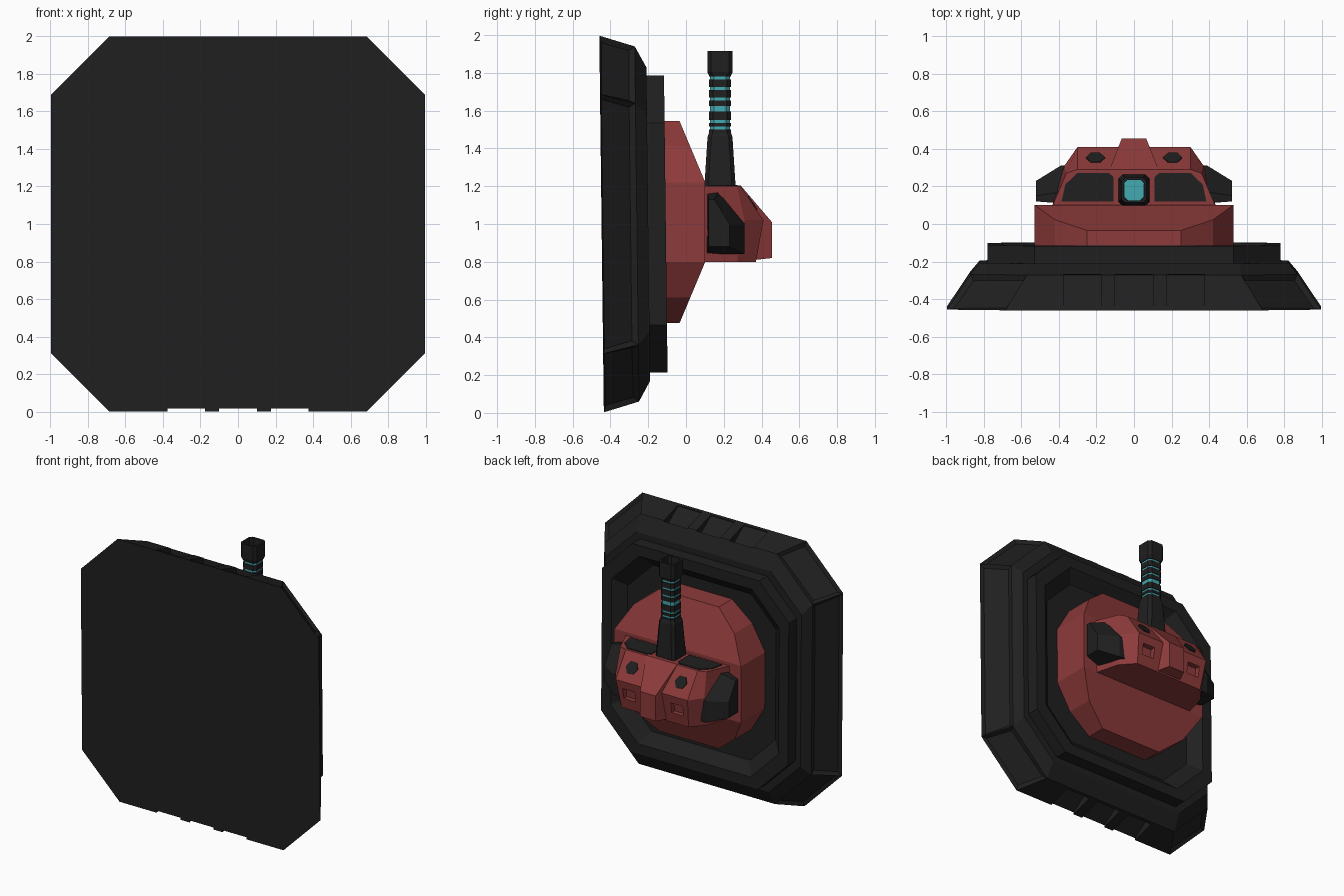
import bpy, bmesh, math
from mathutils import Vector

if "Cube" in bpy.data.objects:
    bpy.data.objects.remove(bpy.data.objects["Cube"])


def material(name, rgb):
    m = bpy.data.materials.new(name)
    m.diffuse_color = (*rgb, 1)
    m.use_nodes = True
    m.node_tree.nodes["Principled BSDF"].inputs["Base Color"].default_value = m.diffuse_color
    return m


BLACK = material("charcoal", (0.014, 0.014, 0.014))
RED = material("dull red", (0.27, 0.043, 0.043))
CYAN = material("cyan", (0.055, 0.40, 0.44))


def finish(name, bm, mat):
    bmesh.ops.recalc_face_normals(bm, faces=bm.faces)
    me = bpy.data.meshes.new(name)
    bm.to_mesh(me)
    bm.free()
    me.materials.append(mat)
    ob = bpy.data.objects.new(name, me)
    bpy.context.collection.objects.link(ob)
    return ob


def skin(rings):
    """Closed bmesh skinned over a list of equal-length point rings."""
    bm = bmesh.new()
    vs = [[bm.verts.new(p) for p in r] for r in rings]
    n = len(vs[0])
    bands = []
    for a, b in zip(vs, vs[1:]):
        bands.append([bm.faces.new((a[i], a[(i + 1) % n], b[(i + 1) % n], b[i])) for i in range(n)])
    bm.faces.new(vs[0])
    bm.faces.new(vs[-1])
    bmesh.ops.recalc_face_normals(bm, faces=bm.faces)
    return bm, bands


def loft(name, rings, mat):
    return finish(name, skin(rings)[0], mat)


def octo(hx, hz, c):
    """Rectangle with cut corners, 8 points."""
    return [(hx - c, hz), (hx, hz - c), (hx, c - hz), (hx - c, -hz),
            (c - hx, -hz), (-hx, c - hz), (-hx, hz - c), (c - hx, hz)]


def wall_ring(y, hx, hz, c):
    # upright octagon, leaning very slightly
    return [(x, y - 0.012 * z, 1 + z) for x, z in octo(hx, hz, c)]


def flat_ring(z, h, c=0.02, cy=0.18):
    return [(x, cy + y, z) for x, y in octo(h, h, c)]


def cut(ob, cutters):
    for c in cutters:
        m = ob.modifiers.new("cut", 'BOOLEAN')
        m.operation, m.solver, m.object = 'DIFFERENCE', 'EXACT', c
    dg = bpy.context.evaluated_depsgraph_get()
    me = bpy.data.meshes.new_from_object(ob.evaluated_get(dg))
    ob.modifiers.clear()
    ob.data = me
    for c in cutters:
        bpy.data.objects.remove(c)


def prism_x(name, profile, x0, x1, mat):
    return loft(name, [[(x, y, z) for y, z in profile] for x in (x0, x1)], mat)


# Base frame: sloped octagon with sunken side and corner panels
bm, bands = skin([wall_ring(-0.447, 0.995, 0.997, 0.31),
                  wall_ring(-0.26, 0.87, 0.94, 0.30),
                  wall_ring(-0.20, 0.82, 0.83, 0.26)])
panels = [f for i, f in enumerate(bands[0]) if i not in (3, 7)]
bmesh.ops.inset_individual(bm, faces=panels, thickness=0.035, depth=-0.02)
frame = finish("base_frame", bm, BLACK)

# Three notches along the top and bottom edges
notches = []
for s in (1, -1):
    for x in (-0.275, 0, 0.275):
        prof = [(-0.44, 1 + s * 0.985), (-0.27, 1 + s * 0.86),
                (-0.265, 1 + s * 1.1), (-0.44, 1 + s * 1.1)]
        notches.append(prism_x("notch_cutter", prof, x - 0.1, x + 0.1, BLACK))
cut(frame, notches)

# Raised inner rim with a sloped well around the turret
loft("inner_rim", [wall_ring(-0.23, 0.78, 0.785, 0.25),
                   wall_ring(-0.107, 0.78, 0.785, 0.25),
                   wall_ring(-0.107, 0.70, 0.705, 0.23),
                   wall_ring(-0.185, 0.62, 0.625, 0.21)], BLACK)

# Turret drum: twelve-sided barrel with sloped upper and lower cuts
quarter = [(0.25, 0.535), (0.42, 0.40), (0.53, 0.21)]
upper = quarter + [(x, -z) for x, z in reversed(quarter)]
outline = upper + [(-x, z) for x, z in reversed(upper)]
bm, _ = skin([[(x, y, 1.01 + z) for x, z in outline] for y in (-0.2, 0.1)])
for s in (1, -1):
    res = bmesh.ops.bisect_plane(bm, geom=bm.verts[:] + bm.edges[:] + bm.faces[:],
                                 plane_co=(0, 0.1, 1.01 + s * 0.215),
                                 plane_no=(0, 0.31, s * 0.13), clear_outer=True)
    edges = [e for e in res["geom_cut"] if isinstance(e, bmesh.types.BMEdge)]
    bmesh.ops.contextual_create(bm, geom=edges)
finish("turret_drum", bm, RED)


# Gun housing
def housing_ring(z, pts):
    return [(x, y, z) for x, y in pts] + [(-x, y, z) for x, y in reversed(pts)]


housing = loft("gun_housing", [
    housing_ring(0.80, [(0.42, 0.08), (0.37, 0.27), (0.28, 0.37)]),
    housing_ring(1.02, [(0.44, 0.08), (0.37, 0.31), (0.30, 0.41)]),
    housing_ring(1.20, [(0.44, 0.08), (0.36, 0.27), (0.30, 0.29)])], RED)
cut(housing, [prism_x("slot_cutter", [(0.35, 0.88), (0.5, 0.88), (0.5, 0.96), (0.36, 0.96)],
                      s * 0.2 - 0.05, s * 0.2 + 0.05, RED) for s in (1, -1)])

# Central ridge on the housing
loft("housing_ridge", [[(-h, y, z0), (h, y, z0), (h, y, z1), (-h, y, z1)]
                       for y, h, z0, z1 in ((0.26, 0.13, 0.801, 1.203),
                                            (0.29, 0.13, 0.801, 1.203),
                                            (0.455, 0.065, 0.82, 1.01))], RED)

# Mirrored housing parts
for s, side in ((1, "right"), (-1, "left")):
    # side pod, tapering outward
    inner = [(0.11, 1.17), (0.17, 1.17), (0.31, 1.0), (0.31, 0.84), (0.11, 0.84)]
    outer = [(0.12, 1.13), (0.15, 1.13), (0.23, 1.0), (0.23, 0.88), (0.12, 0.88)]
    loft(side + "_side_pod", [[(s * x, y, z) for y, z in p]
                              for x, p in ((0.34, inner), (0.39, inner), (0.52, outer))], BLACK)
    # dark top panel
    top = [(0.11, 0.12), (0.11, 0.25), (0.135, 0.272), (0.30, 0.272), (0.365, 0.21), (0.385, 0.12)]
    loft(side + "_top_panel", [[(s * x, y, z) for x, y in top] for z in (1.198, 1.206)], BLACK)
    # hexagonal port on the slope
    n = Vector((0, 0.18, 0.12)).normalized()
    t = Vector((0, -0.12, 0.18)).normalized()
    c = Vector((s * 0.205, 0.35, 1.11))
    hexa = [Vector((math.cos(k * math.pi / 3), 0, 0)) * 0.05 + t * 0.05 * math.sin(k * math.pi / 3)
            for k in range(6)]
    loft(side + "_port", [[c + p + n * d for p in hexa] for d in (-0.002, 0.006)], BLACK)

# Gun barrel: tapered base, glowing core, dark rings, hollow muzzle
loft("barrel_base", [flat_ring(1.15, 0.082), flat_ring(1.21, 0.082),
                     flat_ring(1.46, 0.066), flat_ring(1.485, 0.058)], BLACK)
loft("barrel_core", [flat_ring(1.47, 0.053), flat_ring(1.80, 0.053)], CYAN)
for i, (z0, z1) in enumerate([(1.485, 1.50), (1.515, 1.535), (1.55, 1.595), (1.625, 1.655),
                              (1.67, 1.71), (1.725, 1.765), (1.78, 1.80)]):
    loft(f"barrel_ring_{i + 1}", [flat_ring(z0, 0.058), flat_ring(z1, 0.058)], BLACK)
loft("muzzle", [flat_ring(1.785, 0.058), flat_ring(1.805, 0.067), flat_ring(1.915, 0.067),
                flat_ring(1.915, 0.055), flat_ring(1.82, 0.055)], BLACK)
loft("muzzle_glow", [flat_ring(1.821, 0.0545), flat_ring(1.828, 0.0545)], CYAN)
